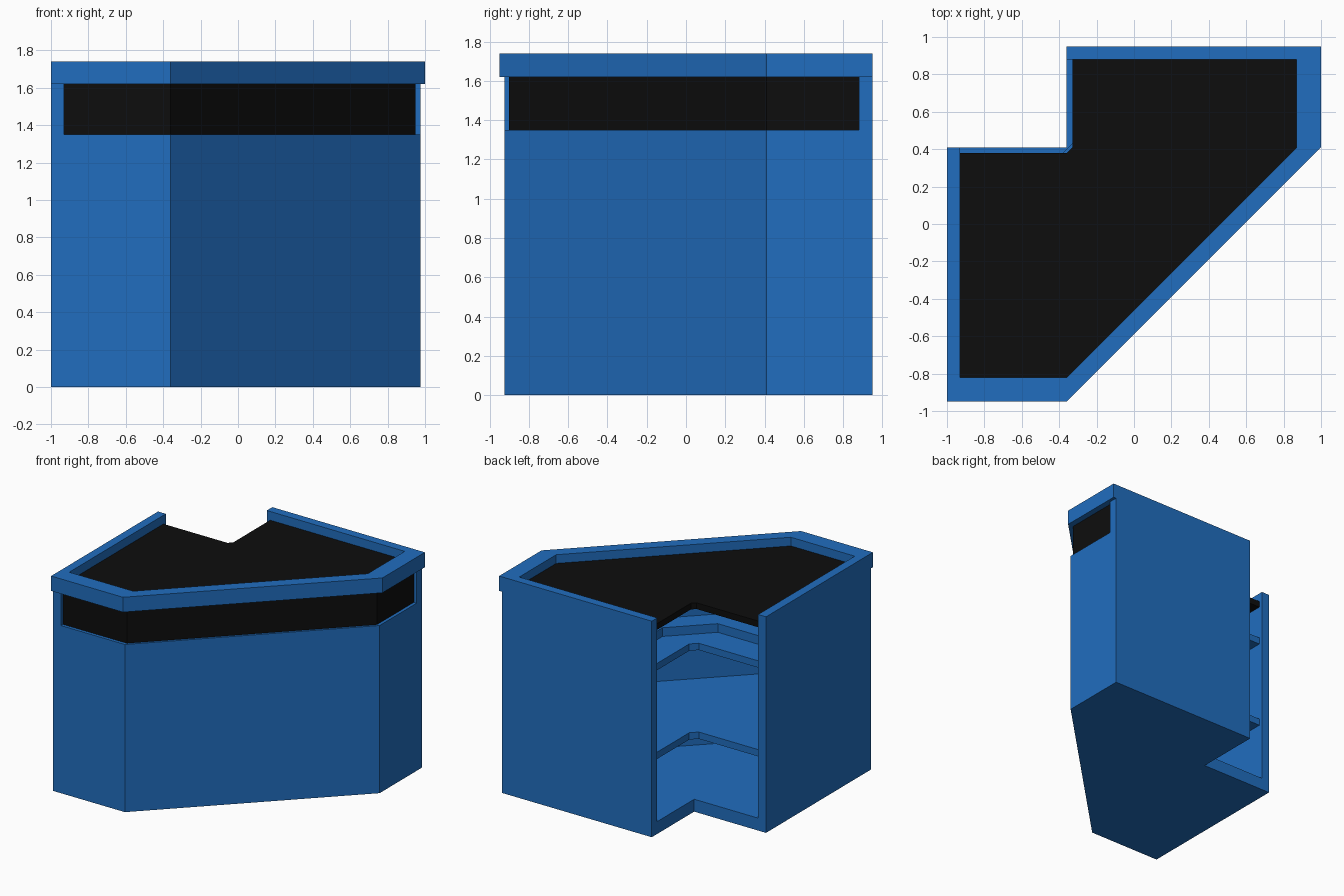
import bpy
import bmesh

cube = bpy.data.objects.get("Cube")
if cube:
    bpy.data.objects.remove(cube, do_unlink=True)


def make_material(name, color):
    mat = bpy.data.materials.new(name)
    mat.use_nodes = True
    mat.diffuse_color = color
    bsdf = next(n for n in mat.node_tree.nodes if n.type == 'BSDF_PRINCIPLED')
    bsdf.inputs["Base Color"].default_value = color
    bsdf.inputs["Roughness"].default_value = 0.7
    return mat


BLUE = make_material("cabinet blue", (0.015, 0.155, 0.52, 1))
BLACK = make_material("dark glass", (0.004, 0.004, 0.004, 1))

# Main dimensions
LEFT, BACK = -1.0, 0.95           # outer faces of the end panels
IN_LEFT, IN_BACK = -0.93, 0.88    # inner faces of the end panels
NOTCH_X, NOTCH_Y = -0.36, 0.41    # corner of the notch at the back
TOP, RIM_Z, SILL_Z, BASE_Z = 1.74, 1.62, 1.35, 0.10


def slab(name, points, z0, z1, mat):
    """Extrude a plan outline between two heights."""
    bm = bmesh.new()
    face = bm.faces.new([bm.verts.new((x, y, z0)) for x, y in points])
    result = bmesh.ops.extrude_face_region(bm, geom=[face])
    verts = [v for v in result["geom"] if isinstance(v, bmesh.types.BMVert)]
    bmesh.ops.translate(bm, verts=verts, vec=(0, 0, z1 - z0))
    bmesh.ops.recalc_face_normals(bm, faces=bm.faces)
    mesh = bpy.data.meshes.new(name)
    bm.to_mesh(mesh)
    bm.free()
    mesh.materials.append(mat)
    obj = bpy.data.objects.new(name, mesh)
    bpy.context.collection.objects.link(obj)
    return obj


def rect(x0, x1, y0, y1):
    return [(x0, y0), (x1, y0), (x1, y1), (x0, y1)]


def front_path(inset, x_end=IN_LEFT, y_end=IN_BACK):
    """Three-sided front line, set in from the outermost edge."""
    return [(x_end, -BACK + inset), (NOTCH_X, -BACK + inset),
            (1 - inset, NOTCH_Y), (1 - inset, y_end)]


def strip(outer, inner, **ends):
    return front_path(outer, **ends) + front_path(inner, **ends)[::-1]


def deck(front, notch, chamfer):
    """Full plan between the end panels, with a chamfered notch at the back."""
    x, y = NOTCH_X + notch, NOTCH_Y - notch
    corner = [(x, y + chamfer), (x - chamfer, y)] if chamfer else [(x, y)]
    return front_path(front) + [(x, IN_BACK)] + corner + [(IN_LEFT, y)]


# Front wall, window band and overhanging rim
slab("front_wall", strip(0.025, 0.06), 0, SILL_Z, BLUE)
slab("window_band", strip(0.05, 0.08), SILL_Z, RIM_Z, BLACK)
slab("top_rim", strip(0, 0.13, x_end=LEFT, y_end=BACK), RIM_Z, TOP, BLUE)

# End panels, with a lip on top that meets the rim
slab("right_panel", rect(LEFT, IN_LEFT, -0.925, NOTCH_Y), 0, RIM_Z, BLUE)
slab("right_panel_lip", rect(LEFT, IN_LEFT, -0.82, NOTCH_Y), RIM_Z, TOP, BLUE)
slab("back_panel", rect(NOTCH_X, 0.975, IN_BACK, BACK), 0, RIM_Z, BLUE)
slab("back_panel_lip", rect(NOTCH_X, 0.87, IN_BACK, BACK), RIM_Z, TOP, BLUE)

# Base, shelves and counter top
slab("base", deck(0.06, 0, 0), 0, BASE_Z, BLUE)
for name, z in (("lower_shelf", 0.635), ("upper_shelf", SILL_Z)):
    slab(name, deck(0.06, 0.03, 0.05), z - 0.055, z, BLUE)
slab("counter_top", deck(0.13, 0.03, 0.03), RIM_Z, 1.67, BLACK)

# Stepped display tiers behind the window
for i, (notch, chamfer) in enumerate(((0.264, 0.29), (0.504, 0.538))):
    z = SILL_Z + 0.07 * i
    slab(f"display_step_{i + 1}", deck(0.08, notch, chamfer), z, z + 0.07, BLUE)
